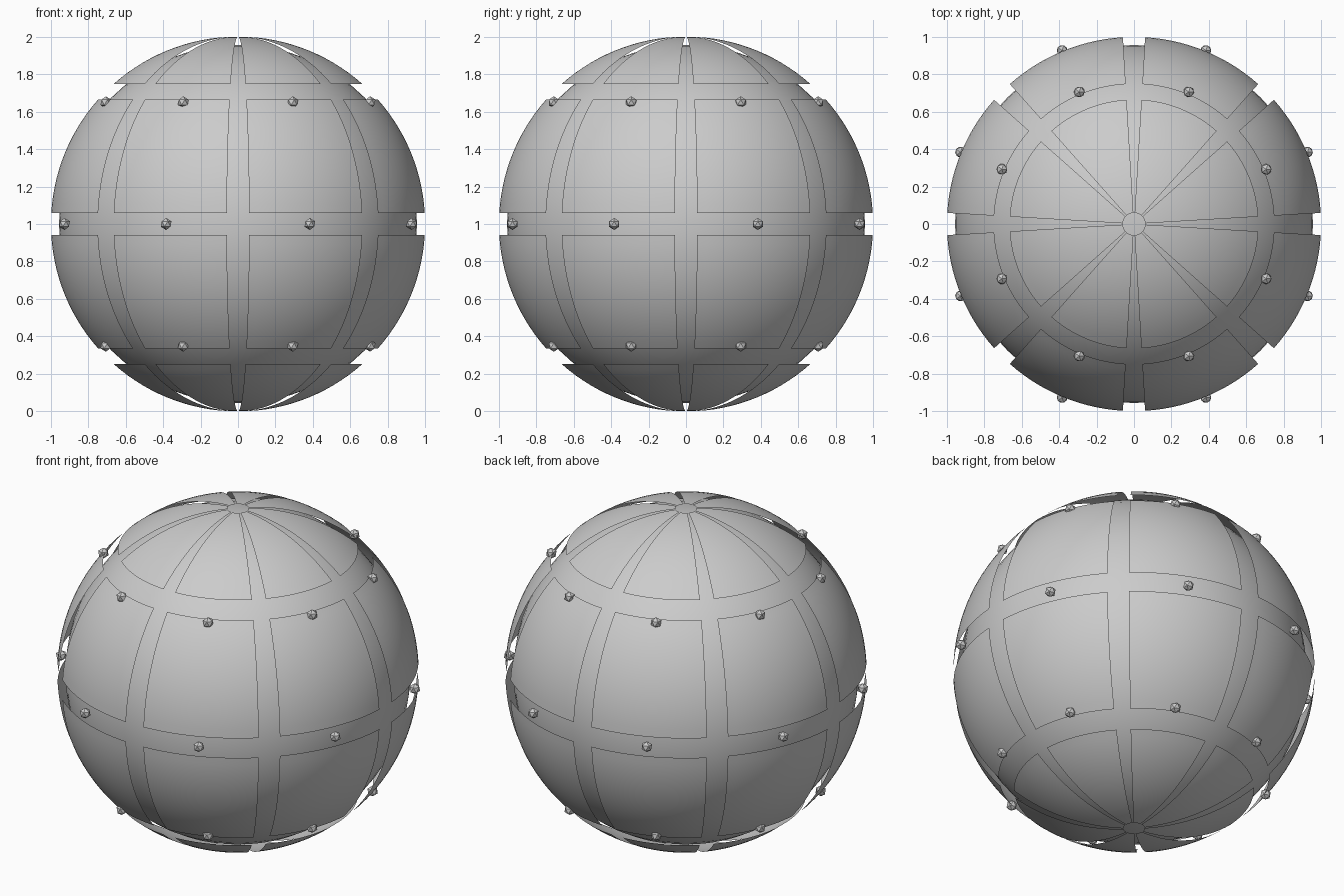
import bpy, bmesh
from math import radians, sin, cos
from mathutils import Vector

if "Cube" in bpy.data.objects:
    bpy.data.objects.remove(bpy.data.objects["Cube"])

CENTRE = Vector((0, 0, 1))
GAP = 3.4      # half seam width, degrees
STEPS = 14     # divisions per panel side


def on_sphere(lon, lat, r):
    lon, lat = radians(lon), radians(lat)
    return CENTRE + r * Vector((cos(lat) * cos(lon), cos(lat) * sin(lon), sin(lat)))


def finish(name, bm, smooth):
    mesh = bpy.data.meshes.new(name)
    bm.to_mesh(mesh)
    bm.free()
    for p in mesh.polygons:
        p.use_smooth = smooth
    ob = bpy.data.objects.new(name, mesh)
    bpy.context.collection.objects.link(ob)
    return ob


# inner core ball, visible through the seams
bm = bmesh.new()
bmesh.ops.create_uvsphere(bm, u_segments=64, v_segments=32, radius=0.955)
core = finish("core_ball", bm, True)
core.location = CENTRE


# thin curved shell panel, one per 45 degree cell
def panel(name, lon0, lat0):
    bm = bmesh.new()
    span = 45 - 2 * GAP
    grid = [[bm.verts.new(on_sphere(lon0 + GAP + span * i / STEPS,
                                    lat0 + GAP + span * j / STEPS, 1.0))
             for i in range(STEPS + 1)] for j in range(STEPS + 1)]
    for j in range(STEPS):
        for i in range(STEPS):
            bm.faces.new((grid[j][i], grid[j][i + 1],
                          grid[j + 1][i + 1], grid[j + 1][i]))
    finish(name, bm, True)


for row, lat in enumerate((-90, -45, 0, 45)):
    for k in range(8):
        panel(f"shell_panel_{row}_{k}", k * 45, lat)

# small faceted studs in three rings
for row, lat in enumerate((-40.4, 0, 40.4)):
    for k in range(8):
        bm = bmesh.new()
        bmesh.ops.create_icosphere(bm, subdivisions=1, radius=0.032)
        stud = finish(f"stud_{row}_{k}", bm, False)
        stud.location = on_sphere(22.5 + 45 * k, lat, 1.002)
